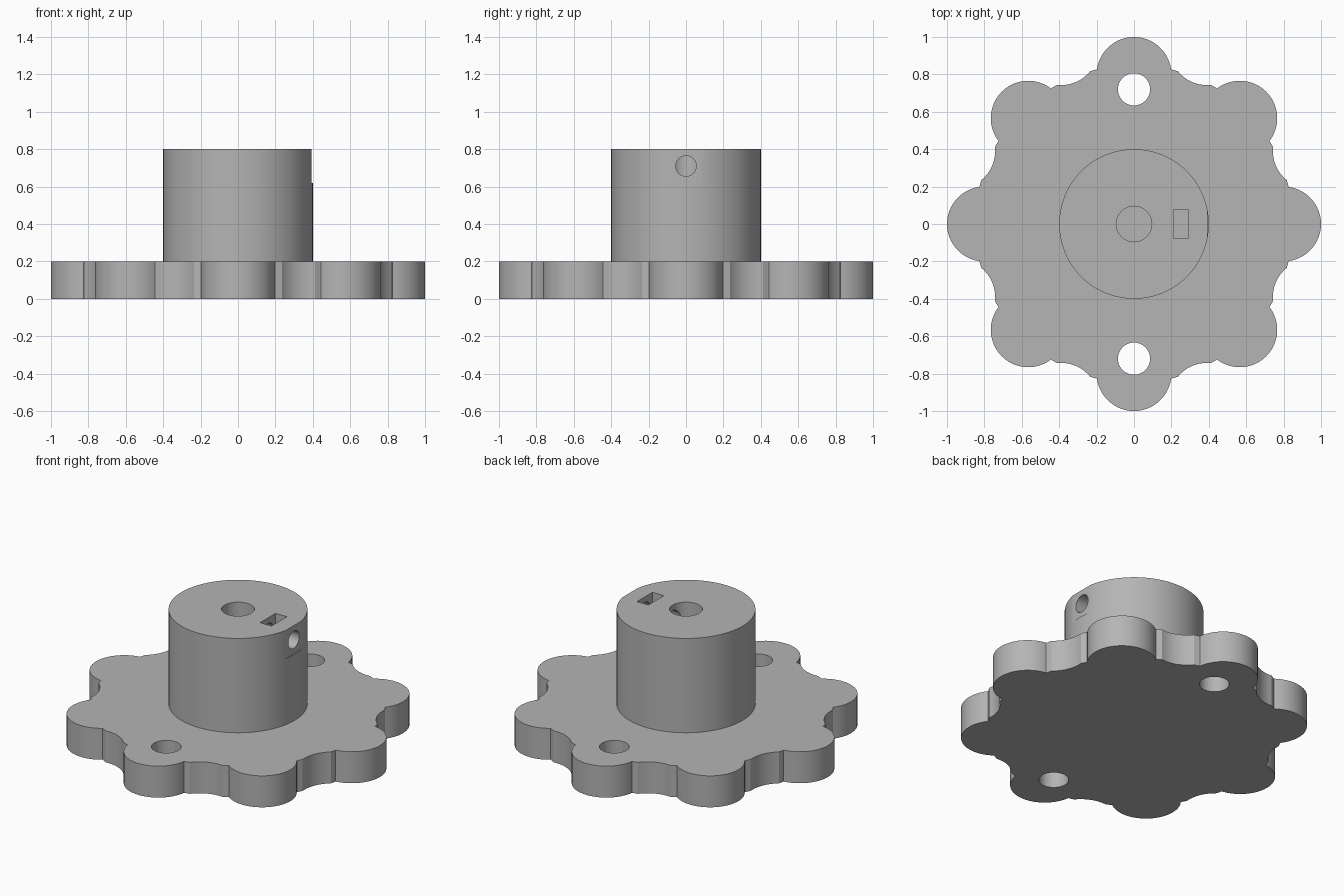
import bpy
import bmesh
from math import acos, cos, sin, pi, radians
from mathutils import Matrix, Vector

default_cube = bpy.data.objects.get("Cube")
if default_cube:
    bpy.data.objects.remove(default_cube, do_unlink=True)

# Single plain grey finish
grey = bpy.data.materials.new("grey plastic")
grey.use_nodes = True
colour = (0.46, 0.46, 0.46, 1)
grey.diffuse_color = colour
grey.node_tree.nodes["Principled BSDF"].inputs["Base Color"].default_value = colour


def make_object(name, bm):
    mesh = bpy.data.meshes.new(name)
    bmesh.ops.recalc_face_normals(bm, faces=bm.faces)
    bm.to_mesh(mesh)
    bm.free()
    mesh.materials.append(grey)
    obj = bpy.data.objects.new(name, mesh)
    bpy.context.collection.objects.link(obj)
    return obj


def cylinder(name, radius, depth, centre, axis="Z", sides=64):
    bm = bmesh.new()
    turn = Matrix.Rotation(pi / 2, 4, "Y") if axis == "X" else Matrix()
    bmesh.ops.create_cone(bm, cap_ends=True, segments=sides, radius1=radius,
                          radius2=radius, depth=depth,
                          matrix=Matrix.Translation(centre) @ turn)
    return make_object(name, bm)


def box(name, size, centre):
    bm = bmesh.new()
    bmesh.ops.create_cube(bm, size=1, matrix=Matrix.Translation(centre)
                          @ Matrix.Diagonal((*size, 1)))
    return make_object(name, bm)


def cut(obj, cutter):
    """Subtract the cutter, then remove it."""
    bpy.ops.object.select_all(action="DESELECT")
    bpy.context.view_layer.objects.active = obj
    obj.select_set(True)
    cutter.hide_render = True
    mod = obj.modifiers.new("cut", "BOOLEAN")
    mod.operation = "DIFFERENCE"
    mod.solver = "EXACT"
    mod.object = cutter
    bpy.ops.object.modifier_apply(modifier=mod.name)
    bpy.data.objects.remove(cutter, do_unlink=True)


def smooth(obj):
    bpy.ops.object.select_all(action="DESELECT")
    bpy.context.view_layer.objects.active = obj
    obj.select_set(True)
    bpy.ops.object.shade_smooth_by_angle(angle=radians(30))


def arc(centre_radius, direction, radius, start, end, steps):
    """Arc about a point at the given polar position; angles are relative."""
    centre = Vector((cos(direction), sin(direction))) * centre_radius
    points = []
    for i in range(steps + 1):
        a = direction + start + (end - start) * i / steps
        points.append(centre + Vector((cos(a), sin(a))) * radius)
    return points


# Lobed plate: a disc with eight round lobes and shallow scallops between them
DISC, LOBE_AT, SCALLOP_AT, ROUND = 0.85, 0.8, 1.02, 0.2
LOBES, THICK = 8, 0.2
lobe_half = acos((DISC**2 - LOBE_AT**2 - ROUND**2) / (2 * LOBE_AT * ROUND))
scallop_half = acos((SCALLOP_AT**2 + ROUND**2 - DISC**2) / (2 * SCALLOP_AT * ROUND))

outline = []
for k in range(LOBES):
    direction = 2 * pi * k / LOBES
    outline += arc(LOBE_AT, direction, ROUND, -lobe_half, lobe_half, 24)
    outline += arc(SCALLOP_AT, direction + pi / LOBES, ROUND,
                   pi + scallop_half, pi - scallop_half, 10)

bm = bmesh.new()
bottom = bm.faces.new([bm.verts.new((p.x, p.y, 0)) for p in outline])
raised = bmesh.ops.extrude_face_region(bm, geom=[bottom], use_keep_orig=True)
top_verts = [v for v in raised["geom"] if isinstance(v, bmesh.types.BMVert)]
bmesh.ops.translate(bm, vec=(0, 0, THICK), verts=top_verts)
plate = make_object("lobed_plate", bm)

# Two mounting holes through the plate
for side in (-1, 1):
    cut(plate, cylinder("mounting_hole", 0.086, 1, (0, side * 0.72, 0.1), sides=48))
smooth(plate)

# Hub with shaft bore, nut slot, set screw hole and small flat
hub = cylinder("hub", 0.4, 0.6, (0, 0, 0.5), sides=96)
cut(hub, cylinder("shaft_bore", 0.095, 1, (0, 0, 0.5), sides=48))
cut(hub, box("screw_flat", (0.1, 0.4, 0.4), (0.442, 0, 0.82)))
cut(hub, box("nut_slot", (0.08, 0.155, 0.4), (0.25, 0, 0.82)))
cut(hub, cylinder("set_screw_hole", 0.055, 0.45, (0.275, 0, 0.71), "X", 32))
smooth(hub)
